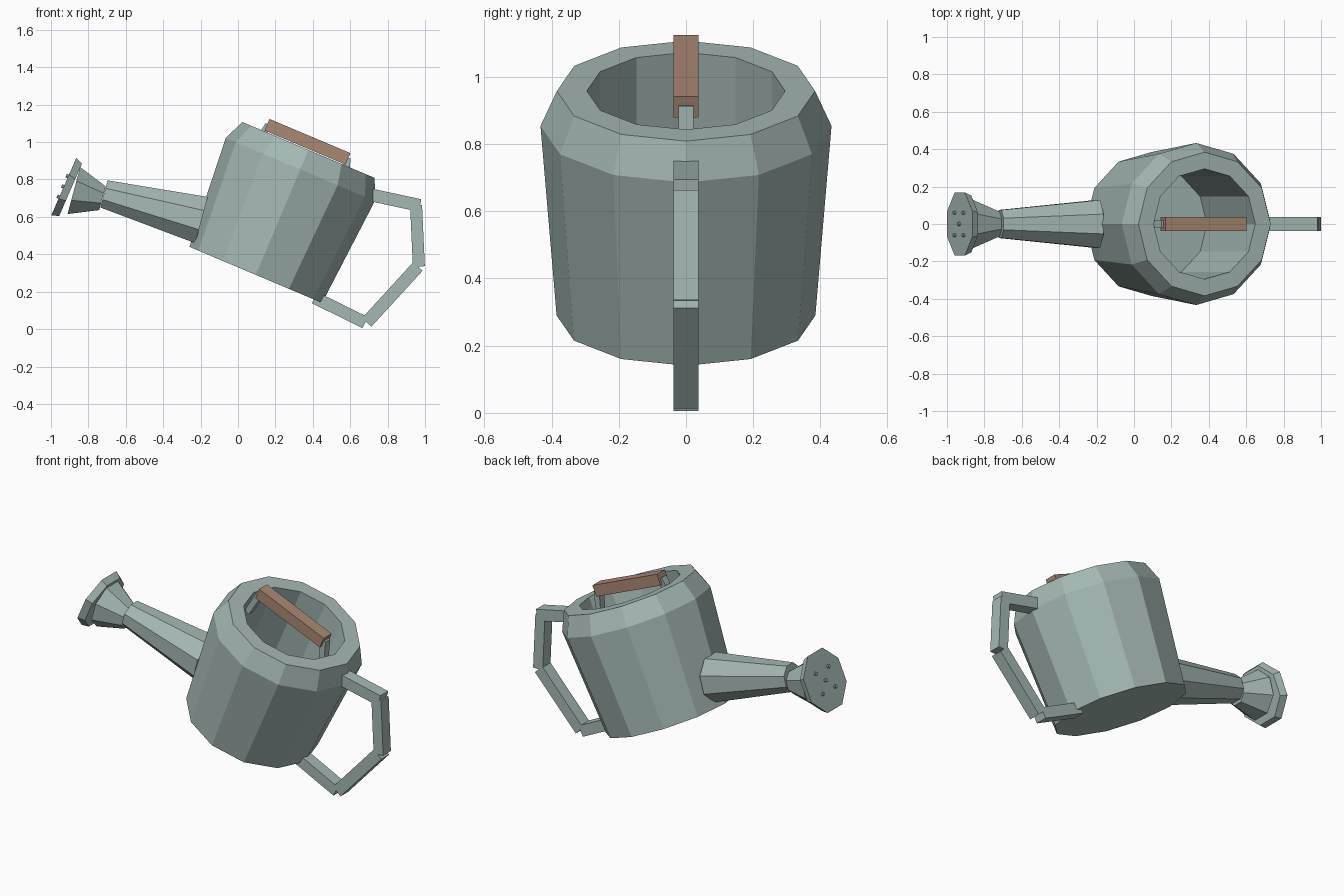
import bpy, bmesh, math
from mathutils import Matrix, Vector

cube = bpy.data.objects.get("Cube")
if cube:
    bpy.data.objects.remove(cube, do_unlink=True)


def material(name, rgb):
    m = bpy.data.materials.new(name)
    m.use_nodes = True
    m.diffuse_color = (*rgb, 1)
    m.node_tree.nodes["Principled BSDF"].inputs["Base Color"].default_value = (*rgb, 1)
    return m


METAL = material("grey green metal", (0.37, 0.48, 0.455))
WOOD = material("brown wood", (0.40, 0.25, 0.17))


def frame(x, z, degrees):
    """Placement in the middle plane, pitched about y."""
    return Matrix.Translation((x, 0, z)) @ Matrix.Rotation(math.radians(degrees), 4, 'Y')


def finish(name, bm, matrix, mat):
    bmesh.ops.recalc_face_normals(bm, faces=bm.faces)
    bm.transform(matrix)
    mesh = bpy.data.meshes.new(name)
    bm.to_mesh(mesh)
    bm.free()
    mesh.materials.append(mat)
    obj = bpy.data.objects.new(name, mesh)
    bpy.context.collection.objects.link(obj)
    return obj


def lathe(name, profile, sides, matrix, mat=METAL, turn=0.0):
    """Faceted solid from (radius, height) rings, capped at both ends."""
    bm = bmesh.new()
    rings = []
    for r, h in profile:
        angles = [math.tau * (i + turn) / sides for i in range(sides)]
        rings.append([bm.verts.new((r * math.cos(a), r * math.sin(a), h)) for a in angles])
    for low, high in zip(rings, rings[1:]):
        for i in range(sides):
            j = (i + 1) % sides
            bm.faces.new((low[i], low[j], high[j], high[i]))
    bm.faces.new(rings[0])
    bm.faces.new(rings[-1])
    return finish(name, bm, matrix, mat)


def bar(name, start, end, depth, width, mat=METAL, matrix=Matrix()):
    """Box running between two (x, z) points."""
    a, b = Vector((start[0], 0, start[1])), Vector((end[0], 0, end[1]))
    d = b - a
    bm = bmesh.new()
    bmesh.ops.create_cube(bm, size=1)
    bm.transform(Matrix.Diagonal((d.length, width, depth, 1)))
    pitch = math.degrees(math.atan2(-d.z, d.x))
    mid = (a + b) / 2
    return finish(name, bm, matrix @ frame(mid.x, mid.z, pitch), mat)


# Hollow body, tilted towards the handle
BODY = frame(0.095, 0.29, 22.9)
lathe("can_body", [(0.385, 0), (0.433, 0.612), (0.384, 0.725),
                   (0.295, 0.725), (0.295, 0.06)], 12, BODY)

# Wooden carrying grip and its two brackets
bar("wooden_grip", (-0.257, 0.763), (0.213, 0.763), 0.067, 0.075, WOOD, BODY)
bar("left_grip_bracket", (0.208, 0.766), (0.262, 0.60), 0.035, 0.045, METAL, BODY)
bar("right_grip_bracket", (-0.25, 0.766), (-0.278, 0.60), 0.035, 0.045, METAL, BODY)

# Spout and flared neck, eight sides with flats on top and at the sides
K = 1 / math.cos(math.pi / 8)
lathe("spout", [(0.128 * K, 0), (0.075 * K, 0.54)], 8, frame(-0.195, 0.583, -75), turn=0.5)
lathe("spout_flare", [(0.066 * K, 0), (0.13 * K, 0.158)], 8, frame(-0.725, 0.70, -75), turn=0.5)

# Sprinkler plate with five nozzles
PLATE = frame(-0.895, 0.745, -66.5)
lathe("sprinkler_plate", [(0.152 * K, 0), (0.168 * K, 0.04)], 8, PLATE, turn=0.5)
for i, (u, v) in enumerate([(0, 0), (1, 1), (1, -1), (-1, 1), (-1, -1)]):
    place = PLATE @ Matrix.Translation((u * 0.06, v * 0.06, 0.035))
    lathe(f"nozzle_{i + 1}", [(0.01, 0), (0.01, 0.017)], 8, place)

# Back handle made of four square bars
bar("handle_top", (0.70, 0.72), (0.973, 0.661), 0.068, 0.074)
bar("handle_upright", (0.952, 0.662), (0.967, 0.335), 0.064, 0.074)
bar("handle_diagonal", (0.962, 0.335), (0.688, 0.036), 0.068, 0.074)
bar("handle_bottom", (0.41, 0.168), (0.68, 0.035), 0.066, 0.074)
